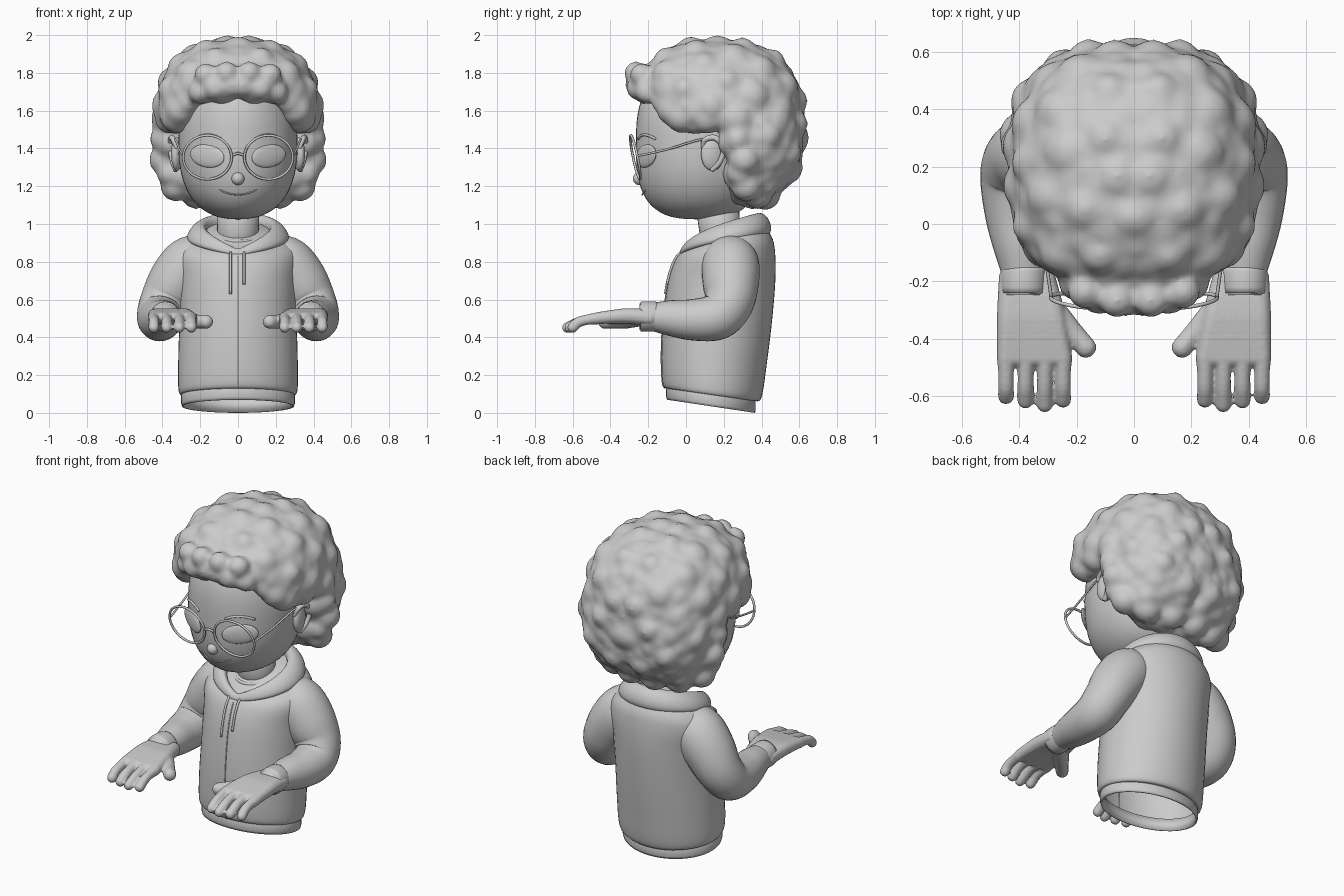
import bpy, bmesh, random
from math import sin, cos, pi, sqrt, radians
from mathutils import Vector, Matrix

if "Cube" in bpy.data.objects:
    bpy.data.objects.remove(bpy.data.objects["Cube"])

random.seed(4)

def finish(name, bm, subsurf=0):
    bmesh.ops.recalc_face_normals(bm, faces=bm.faces)
    me = bpy.data.meshes.new(name)
    bm.to_mesh(me)
    bm.free()
    for p in me.polygons:
        p.use_smooth = True
    ob = bpy.data.objects.new(name, me)
    bpy.context.collection.objects.link(ob)
    if subsurf:
        ob.modifiers.new("Subsurf", 'SUBSURF').levels = subsurf
        ob.modifiers["Subsurf"].render_levels = subsurf
    return ob

def smooth(rows, n=6):
    """Catmull-Rom interpolation of tuples"""
    out = []
    for i in range(len(rows) - 1):
        a, b, c, d = (rows[max(0, min(len(rows) - 1, i + k))] for k in (-1, 0, 1, 2))
        for j in range(n):
            t = j / n
            out.append(tuple(.5 * (2*q + (r-p)*t + (2*p-5*q+4*r-s)*t*t + (3*q-p-3*r+s)*t**3)
                             for p, q, r, s in zip(a, b, c, d)))
    return out + [tuple(rows[-1])]

def loft(name, rings, caps=(True, True), loop=False, subsurf=0):
    bm = bmesh.new()
    vs = [[bm.verts.new(p) for p in r] for r in rings]
    n = len(vs[0])
    for i in range(len(vs) if loop else len(vs) - 1):
        a, b = vs[i], vs[(i + 1) % len(vs)]
        for j in range(n):
            bm.faces.new((a[j], a[(j+1) % n], b[(j+1) % n], b[j]))
    if not loop:
        if caps[0]: bm.faces.new(vs[0])
        if caps[1]: bm.faces.new(vs[-1])
    return finish(name, bm, subsurf)

def tube(name, pts, sides=10, loop=False):
    """Sweep a circle along (x, y, z, radius) points"""
    P = [Vector(p[:3]) for p in pts]
    n, N, rings = None, len(pts), []
    for i in range(N):
        a, b = (P[i-1], P[(i+1) % N]) if loop else (P[max(0, i-1)], P[min(N-1, i+1)])
        t = (b - a).normalized()
        n = t.orthogonal() if n is None else n - t * n.dot(t)
        n.normalize()
        m = t.cross(n)
        rings.append([P[i] + (n*cos(2*pi*k/sides) + m*sin(2*pi*k/sides)) * pts[i][3]
                      for k in range(sides)])
    return loft(name, rings, loop=loop)

def ellipsoid(name, loc, rad, rot=0, roll=0):
    bm = bmesh.new()
    M = (Matrix.Translation(loc) @ Matrix.Rotation(rot, 4, 'Z') @ Matrix.Rotation(roll, 4, 'Y')
         @ Matrix.Diagonal((*rad, 1)))
    bmesh.ops.create_uvsphere(bm, u_segments=32, v_segments=20, radius=1, matrix=M)
    return finish(name, bm)

def blob(name, balls, voxel, iters):
    """Fuse many spheres into one skin"""
    bm = bmesh.new()
    for x, y, z, r in balls:
        bmesh.ops.create_icosphere(bm, subdivisions=2, radius=r, matrix=Matrix.Translation((x, y, z)))
    ob = finish(name, bm)
    m = ob.modifiers.new("Remesh", 'REMESH')
    m.mode, m.voxel_size, m.use_smooth_shade = 'VOXEL', voxel, True
    s = ob.modifiers.new("Smooth", 'SMOOTH')
    s.factor, s.iterations = .5, iters
    return ob

def ring(z, cy, rx, ry, k=0, n=48):
    """Ellipse tilted so the front rises by k"""
    return [(rx*sin(2*pi*i/n), cy - ry*cos(2*pi*i/n), z + k*ry*cos(2*pi*i/n)) for i in range(n)]

# Head: rounder from the front, squarer from the side
def head_row(z):
    u = min(.9999, abs(z - 1.42) / .395)
    return z, .07, .315 * (1 - u**2.4)**(1/2.4), .335 * (1 - u**2.9)**(1/2.9)

def face_y(x, z):
    _, cy, rx, ry = head_row(z)
    return cy - ry * sqrt(max(0, 1 - (x/rx)**2))

loft("head", [ring(*head_row(1.42 - .395*cos(pi*i/36))) for i in range(37)])
ellipsoid("nose", (0, -.247, 1.24), (.034, .034, .034))
tube("mouth", [(x/100, face_y(x/100, 1.17) - .001, 1.155 + .028*(x/10)**2, .004) for x in range(-10, 11)], 8)

# Hair: base layer plus protruding curls, kept off the face and ears
def hairline(y):
    if y < -.17: return 1.725
    if y < -.02: return 1.725 - (y + .17) / .15 * .19
    if y < .22: return 1.535
    if y < .285: return 1.535 - (y - .22) / .065 * .25
    return 1.1

def scatter(count, radius, sink):
    out = []
    for i in range(count):
        z = 1 - 2*(i + .5)/count
        a = i * pi * (3 - sqrt(5))
        d = Vector((sqrt(1 - z*z)*cos(a), sqrt(1 - z*z)*sin(a), z))
        if d.x < 0:
            continue
        r = radius * random.uniform(.8, 1.2)
        e = 2.4 if d.z > 0 else 3
        s = sum(abs(c)**e for c in d)**(-1/e)
        p = Vector((d.x*.46, d.y*.485, d.z*(.44 if d.z > 0 else .49))) * s
        p -= p.normalized() * (r + sink)
        x, y, z = p + Vector((0, .165, 1.56))
        if z > hairline(y):
            out += [(x, y, z, r), (-x, y, z, r)]
    return out

fringe = [(s*x, y, z, r) for s in (-1, 1) for x, y, z, r in (
    (.03, -.255, 1.735, .07), (.12, -.25, 1.72, .07), (.20, -.205, 1.70, .068), (.265, -.12, 1.645, .065),
    (.06, -.265, 1.80, .065), (.17, -.235, 1.79, .065), (.305, -.03, 1.56, .065), (.33, .05, 1.53, .06),
    (.33, .32, 1.2, .085), (.22, .38, 1.16, .085), (.08, .42, 1.155, .085), (.39, .31, 1.34, .085),
    (.395, .275, 1.45, .075), (.36, .285, 1.27, .075))]
blob("hair", scatter(420, .095, .018) + scatter(85, .09, -.004) + fringe, .014, 14)

# Ears, eyes, eyebrows and glasses
for s, side in ((-1, "left"), (1, "right")):
    ellipsoid(side + "_ear", (s*.322, .14, 1.37), (.03, .062, .088), s*.25)
    tube(side + "_ear_rim", smooth([(s*.325, .09, 1.40, .010), (s*.342, .10, 1.445, .014), (s*.352, .155, 1.455, .016),
        (s*.357, .2, 1.405, .016), (s*.345, .18, 1.33, .014), (s*.328, .135, 1.285, .014)]))
    ellipsoid(side + "_eye", (s*.163, face_y(.163, 1.36) + .004, 1.36), (.105, .016, .06), s*radians(30), -s*radians(8))
    tube(side + "_eyebrow", [(s*(.16 + .07*u), face_y(.16 + .07*u, 1.46) - .002, 1.45 + .022*(1 - u*u), .007)
                             for u in (i/6 - 1 for i in range(13))])
    tube(side + "_lens_rim", [(s*(.162 + .128*cos(t)), -.268 - .024*sin(t) + .012*cos(t), 1.353 + .116*sin(t), .007)
                              for t in (2*pi*i/48 for i in range(48))], 8, True)
    tube(side + "_temple", smooth([(s*.288, -.257, 1.36, .006), (s*.31, -.1, 1.395, .006),
                                   (s*.33, .07, 1.445, .006), (s*.335, .13, 1.44, .006)]), 8)
tube("glasses_bridge", smooth([(-.036, -.278, 1.36, .007), (0, -.286, 1.374, .007), (.036, -.278, 1.36, .007)]), 8)

# Neck and shirt collar
tube("neck", [(0, .21, .86, .125), (0, .18, .97, .11), (0, .16, 1.14, .115)], 32)
tube("shirt_collar", [(x, y, z, .01) for x, y, z in ring(.95, .185, .125, .125, -.35)], 8, True)

# Hoodie body, open at the bottom, with a tilted hem
body = smooth([(.095, .132, .29, .23, .14), (.12, .138, .315, .262, .14), (.3, .15, .316, .28, .08),
               (.5, .168, .31, .288, .03), (.7, .19, .312, .283, 0), (.83, .21, .325, .262, -.05),
               (.90, .225, .29, .228, -.15), (.955, .22, .20, .17, -.3), (.975, .2, .12, .11, -.35)])
loft("hoodie_body", [ring(*r) for r in body], (False, True))
loft("hoodie_hem", [ring(z, .132, .297 + o, .233 + o, .15) for z, o in
     ((.035, 0), (.05, .004), (.09, .004), (.11, -.004), (.11, -.012), (.035, -.008))], loop=True)

# Zip and drawstrings follow the chest
front = [(cy - ry, z + k*ry) for z, cy, rx, ry, k in body]
def chest_y(z):
    for (y0, z0), (y1, z1) in zip(front, front[1:]):
        if z0 <= z <= z1:
            return y0 + (y1 - y0) * (z - z0) / max(1e-6, z1 - z0)
    return -.1
tube("zip", [(0, y, z, .004) for y, z in front if .13 < z < .83], 6)
for x, end in ((-.04, .63), (.032, .68)):
    tube("drawstring", [(x, chest_y(z) - .004, z, .007) for z in
                        (end + (.85 - end)*i/10 for i in range(11))], 8)

# Folded hood: rings running round the neck, low in front and high behind
def hood_ring(rx, yf, yb, zf, zb, n=40):
    out = []
    for i in range(n):
        a = 2*pi*i/n
        t = (1 - cos(a)) / 2
        out.append((rx*sin(a), yf + (yb - yf)*t, zf + (zb - zf)*t**.5))
    return out

loft("hood", [hood_ring(*r) for r in (
    (.255, -.025, .43, .825, .93), (.28, -.04, .46, .835, .965), (.248, -.03, .44, .86, 1.035),
    (.195, -.01, .39, .87, 1.07), (.165, .015, .35, .85, 1.04), (.17, .03, .36, .82, .93))], loop=True, subsurf=2)

# Sleeves, cuffs and hands
for s, side in ((-1, "left"), (1, "right")):
    tube(side + "_sleeve", smooth([(s*x, y, z, r) for x, y, z, r in (
        (.18, .23, .81, .13), (.25, .235, .785, .152), (.325, .237, .695, .15), (.386, .228, .59, .133),
        (.412, .165, .51, .124), (.41, .04, .493, .11), (.394, -.08, .502, .095), (.385, -.17, .508, .076))]), 28)
    tube(side + "_cuff", [(s*.385, y, .51, r) for y, r in (
        (-.145, .06), (-.152, .076), (-.165, .08), (-.22, .08), (-.24, .078), (-.247, .072), (-.235, .062))], 32)
    balls = []
    for fx, tip in ((.446, -.6), (.378, -.615), (.311, -.628), (.247, -.612)):
        balls += smooth([(fx, -.47, .500, .033), (fx, -.52, .494, .0285),
                         (fx, -.57, .480, .0285), (fx, tip, .452, .0295)], 7)
    # Palm strands are spaced closely so they fuse flat
    for i in range(10):
        fx = .247 + .199*i/9
        wx = .38 + (fx - .36)*.55
        balls += smooth([(wx, -.19, .505, .046), (.45*wx + .55*fx, -.32, .513, .042), (fx, -.465, .502, .033)], 9)
    balls += smooth([(.34, -.25, .5, .045), (.275, -.31, .492, .046), (.215, -.375, .483, .039),
                     (.168, -.43, .482, .038)], 7)
    blob(side + "_hand", [(s*x, y, z, r) for x, y, z, r in balls], .007, 5)
